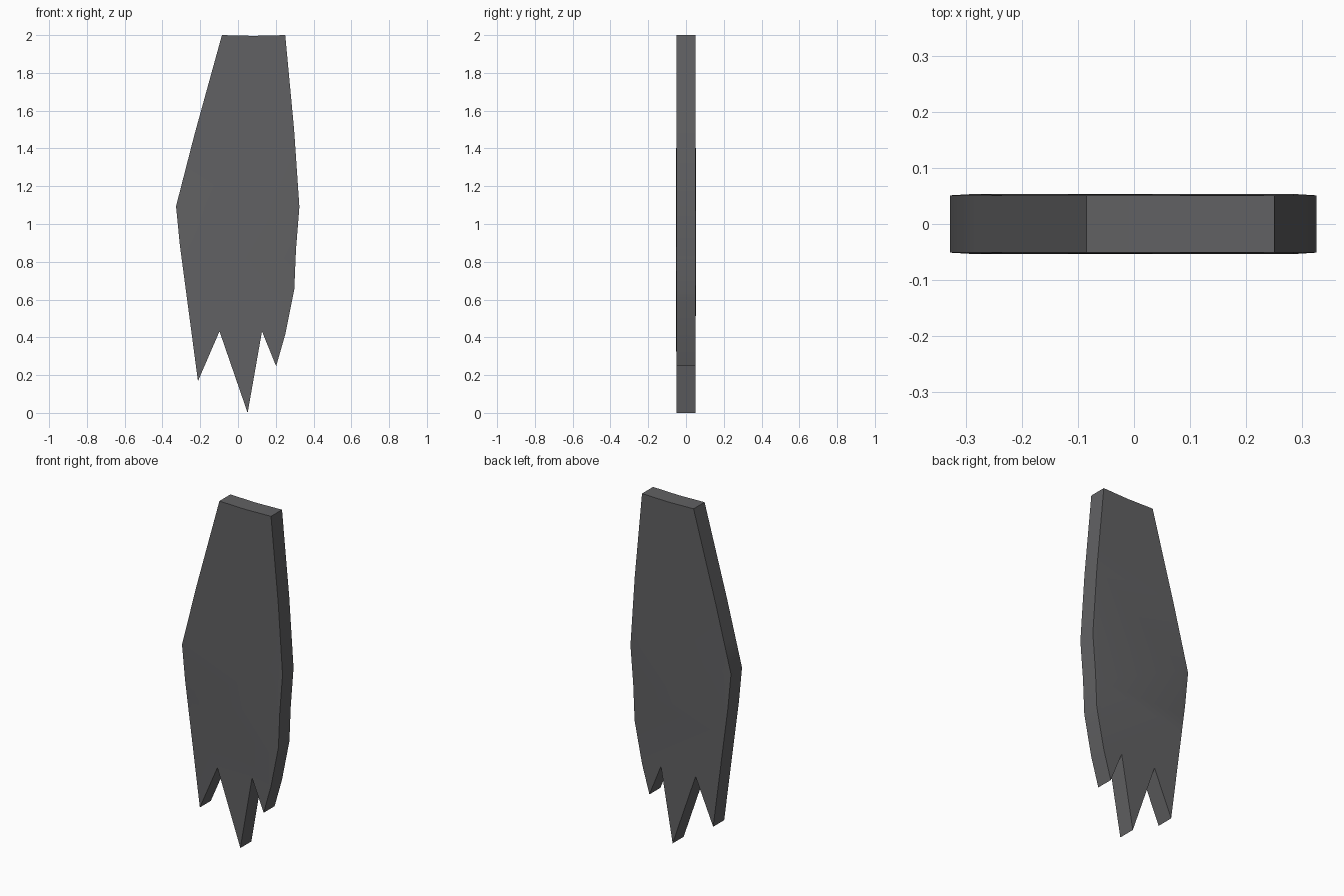
import bpy, bmesh

if "Cube" in bpy.data.objects:
    bpy.data.objects.remove(bpy.data.objects["Cube"])

# Front outline (x, z), clockwise from the top left
OUTLINE = [(-0.085, 2.0), (0.08, 1.996), (0.25, 2.0), (0.297, 1.5), (0.325, 1.09),
           (0.307, 0.865), (0.298, 0.655), (0.25, 0.415), (0.202, 0.247),
           (0.127, 0.432), (0.051, 0.0), (-0.098, 0.432), (-0.212, 0.168),
           (-0.308, 0.89), (-0.328, 1.094), (-0.23, 1.475)]
HALF = 0.051

# Flat slab extruded from the outline
bm = bmesh.new()
face = bm.faces.new([bm.verts.new((x, -HALF, z)) for x, z in OUTLINE])
ext = bmesh.ops.extrude_face_region(bm, geom=[face])
bmesh.ops.translate(bm, vec=(0, 2 * HALF, 0),
                    verts=[g for g in ext["geom"] if isinstance(g, bmesh.types.BMVert)])

# Cuts that allow the faint bulge across the middle
cuts = [((0, 0, z), (0, 0, 1)) for z in (0.82, 1.092, 1.5)]
cuts += [((x, 0, 0), (1, 0, 0)) for x in (-0.285, 0.285)]
for co, no in cuts:
    bmesh.ops.bisect_plane(bm, geom=bm.verts[:] + bm.edges[:] + bm.faces[:],
                           dist=0.003, plane_co=co, plane_no=no)
for v in bm.verts:
    if abs(v.co.x) < 0.29 and 0.8 < v.co.z < 1.12:
        v.co.y *= 1.05
bmesh.ops.recalc_face_normals(bm, faces=bm.faces[:])

mesh = bpy.data.meshes.new("jagged_slab")
bm.to_mesh(mesh)
bm.free()
slab = bpy.data.objects.new("jagged_slab", mesh)
bpy.context.collection.objects.link(slab)

# Single dark grey colour
mat = bpy.data.materials.new("dark_grey")
mat.diffuse_color = (0.12, 0.12, 0.125, 1)
mat.use_nodes = True
mat.node_tree.nodes["Principled BSDF"].inputs["Base Color"].default_value = mat.diffuse_color
mesh.materials.append(mat)

bpy.context.view_layer.objects.active = slab
slab.select_set(True)
bpy.ops.object.shade_smooth_by_angle(angle=0.6)
